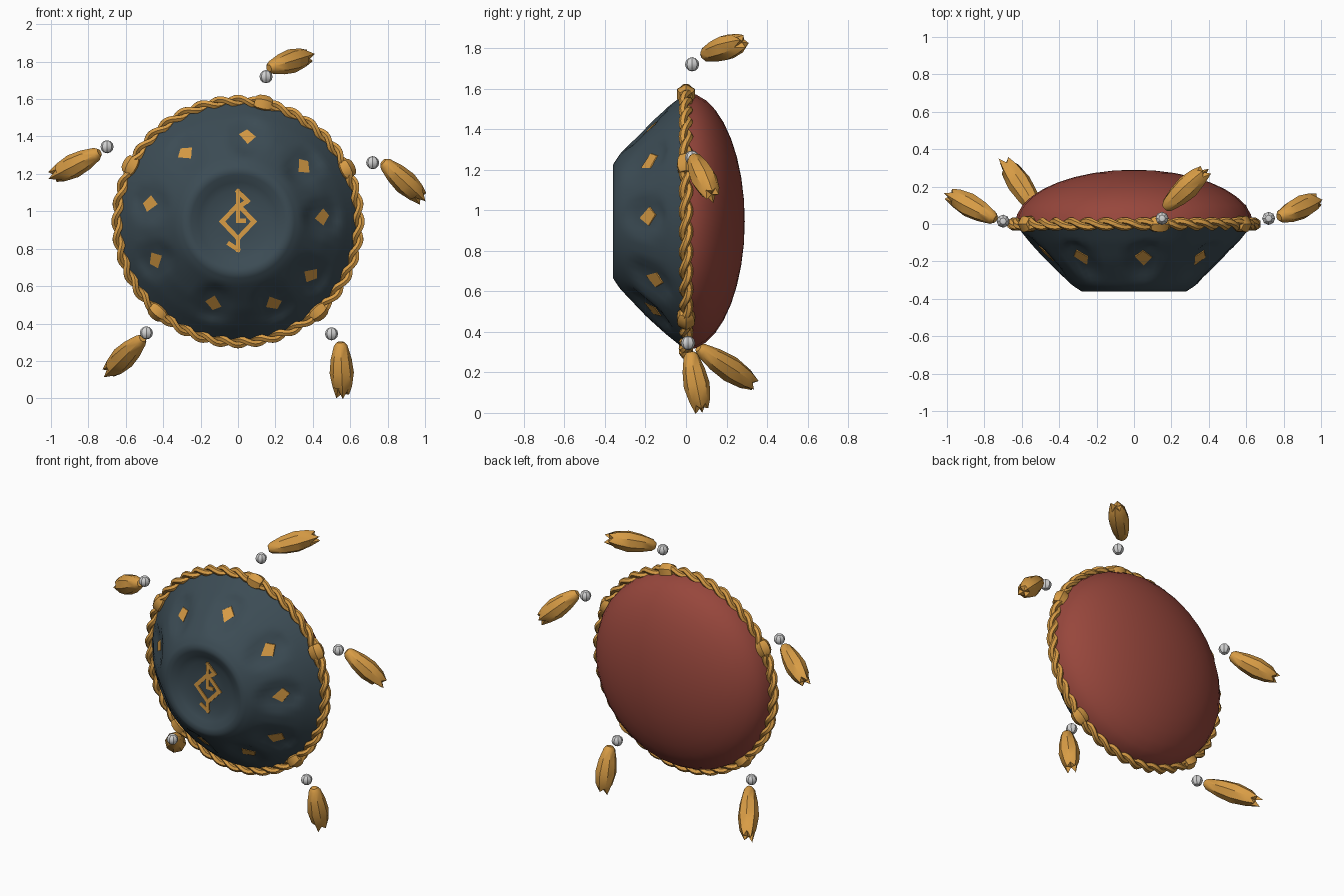
import bpy, bmesh, math
from mathutils import Vector

cube = bpy.data.objects.get("Cube")
if cube:
    bpy.data.objects.remove(cube, do_unlink=True)

CZ = 0.945   # height of the drum centre
RIM = 0.635  # shell radius


def material(name, rgb, rough=0.7):
    m = bpy.data.materials.new(name)
    m.use_nodes = True
    m.diffuse_color = (*rgb, 1)
    b = m.node_tree.nodes["Principled BSDF"]
    b.inputs["Base Color"].default_value = (*rgb, 1)
    b.inputs["Roughness"].default_value = rough
    return m


SLATE = material("slate blue", (0.045, 0.072, 0.09))
RED = material("brick red", (0.31, 0.062, 0.045))
GOLD = material("golden cord", (0.69, 0.335, 0.06))
WHITE = material("bead white", (0.66, 0.66, 0.66))


def finish(bm, name, mat, angle=40):
    bmesh.ops.recalc_face_normals(bm, faces=bm.faces)
    me = bpy.data.meshes.new(name)
    bm.to_mesh(me)
    bm.free()
    ob = bpy.data.objects.new(name, me)
    bpy.context.collection.objects.link(ob)
    me.materials.append(mat)
    bpy.ops.object.select_all(action="DESELECT")
    ob.select_set(True)
    bpy.context.view_layer.objects.active = ob
    bpy.ops.object.shade_smooth_by_angle(angle=math.radians(angle))
    return ob


def skin(bm, rings, caps=(True, True), loop=False):
    """Join rings of points with quads, optionally capped or closed."""
    vs = [[bm.verts.new(p) for p in ring] for ring in rings]
    n = len(vs[0])
    pairs = list(zip(vs, vs[1:])) + ([(vs[-1], vs[0])] if loop else [])
    for a, b in pairs:
        for i in range(n):
            j = (i + 1) % n
            bm.faces.new((a[i], a[j], b[j], b[i]))
    for ring, cap in ((vs[0], caps[0]), (vs[-1], caps[1])):
        if cap and not loop:
            c = bm.verts.new(sum((v.co for v in ring), Vector()) / n)
            for i in range(n):
                bm.faces.new((ring[i], ring[(i + 1) % n], c))


def polar(r, a, y):
    return Vector((r * math.cos(a), y, CZ + r * math.sin(a)))


def smooth(t):
    t = min(max(t, 0), 1)
    return t * t * (3 - 2 * t)


# Playing side: dished crown, sloping wall, nine tone dents
PROFILE = [(0, -.315), (.17, -.315), (.25, -.352), (.28, -.36), (.33, -.328),
           (.47, -.195), (.56, -.095), (RIM, 0)]
TONES = [(.05, 1.40), (-.28, 1.31), (-.47, 1.04), (-.44, .74), (-.13, .51),
         (.19, .51), (.39, .66), (.45, .97), (.35, 1.24)]


def shell_y(x, z):
    r = math.hypot(x, z - CZ)
    y = 0
    for (r0, y0), (r1, y1) in zip(PROFILE, PROFILE[1:]):
        if r0 <= r <= r1:
            y = y0 + (y1 - y0) * (r - r0) / (r1 - r0)
    for tx, tz in TONES:
        out = Vector((tx, tz - CZ)).normalized()
        d = Vector((x - tx, z - tz))
        e = math.hypot(d.dot(out) / .12, d.dot(Vector((-out.y, out.x))) / .105)
        y += .028 * smooth((1 - e) / .5)
    return y


bm = bmesh.new()
radii = [RIM - .0005] + [RIM - .0175 * i for i in range(1, 20)] + [.28, .25, .21, .17, .08]
rings = []
for r in radii:
    pts = [polar(r, math.tau * i / 72, 0) for i in range(72)]
    rings.append([(p.x, shell_y(p.x, p.z), p.z) for p in pts])
skin(bm, rings, (False, True))
finish(bm, "front_shell", SLATE, 50)

# Rounded back shell
bm = bmesh.new()
rings = []
for k in range(9):
    t = math.pi / 2 * k / 9
    rings.append([polar(RIM * math.cos(t), math.tau * i / 32, .29 * math.sin(t))
                  for i in range(32)])
skin(bm, rings, (False, False))
tip = bm.verts.new((0, .29, CZ))
bm.verts.ensure_lookup_table()
last = bm.verts[-33:-1]
for i in range(32):
    bm.faces.new((last[i], last[(i + 1) % 32], tip))
finish(bm, "back_shell", RED, 50)


# Painted marks laid on the shell as thin plates
def plate(bm, outline):
    rings = [[(x, shell_y(x, z) + off, z) for x, z in outline] for off in (.002, -.006)]
    skin(bm, rings)


bm = bmesh.new()
for tx, tz in TONES:
    a = math.atan2(tz - CZ, tx)
    plate(bm, [(tx + s * math.cos(a + b), tz + s * math.sin(a + b))
               for b, s in ((.15, .038), (1.4, .046), (3.3, .04), (4.8, .046))])
finish(bm, "tone_marks", GOLD, 30)


def stroke(bm, a, b, w=.024):
    a, b = Vector(a), Vector(b)
    d = (b - a).normalized() * w / 2
    s = Vector((-d.y, d.x))
    plate(bm, [a - d + s, a - d - s, b + d - s, b + d + s])


# Diamond ornament with barbed stems
bm = bmesh.new()
corners = [(0, .855), (.085, .945), (0, 1.035), (-.085, .945)]
for i in range(4):
    stroke(bm, corners[i], corners[(i + 1) % 4])
for a, b in (((0, .95), (0, 1.105)), ((0, .855), (0, .795)), ((0, 1.105), (.05, 1.055)),
             ((.05, 1.055), (0, 1.02)), ((0, .795), (-.045, .825)),
             ((0, .95), (.03, .95))):
    stroke(bm, a, b)
finish(bm, "diamond_ornament", GOLD, 30)

# Twisted two-strand rope around the rim
bm = bmesh.new()
STEPS, TURNS = 240, 20
for strand in range(2):
    path = []
    for i in range(STEPS):
        a = math.tau * i / STEPS
        t = a * TURNS + math.pi * strand
        path.append(polar(.644 + .017 * math.cos(t), a, .017 * math.sin(t)))
    rings = []
    for i, p in enumerate(path):
        d = (path[(i + 1) % STEPS] - path[i - 1]).normalized()
        u = (Vector((0, 1, 0)) - d * d.y).normalized()
        v = d.cross(u)
        rings.append([p + .019 * (u * math.cos(math.tau * k / 6) + v * math.sin(math.tau * k / 6))
                      for k in range(6)])
    skin(bm, rings, loop=True)
finish(bm, "rim_rope", GOLD, 50)


def lathe(bm, start, end, profile, sides, jag=0):
    """Turned shape between two points; jag makes the last ring ragged."""
    start, end = Vector(start), Vector(end)
    axis = end - start
    d = axis.normalized()
    u = d.cross(Vector((0, 1, 0))).normalized()
    v = d.cross(u)
    rings = []
    for n, (t, r) in enumerate(profile):
        ring = []
        for i in range(sides):
            a = math.tau * i / sides
            tt = t - (jag * (i % 2 + .4 * (i % 3 == 0)) if n == len(profile) - 1 else 0)
            ring.append(start + axis * tt + r * (u * math.cos(a) + v * math.sin(a)))
        rings.append(ring)
    skin(bm, rings)


# Rope wraps, beads and tassels: wrap (x, z), bead, tassel start, tassel end
HANGERS = [
    ("top", (.14, 1.60), (.15, .03, 1.72), (.165, .085, 1.765), (.39, .295, 1.835)),
    ("left_upper", (.60, 1.235), (.72, .03, 1.26), (.775, .035, 1.265), (.995, .135, 1.06)),
    ("left_lower", (.45, .44), (.50, .01, .345), (.548, .02, .30), (.56, .08, .002)),
    ("right_lower", (-.45, .44), (-.49, .01, .35), (-.51, .06, .32), (-.70, .35, .13)),
    ("right_upper", (-.60, 1.26), (-.70, .015, 1.345), (-.74, .025, 1.315), (-1.0, .165, 1.18)),
]
WRAP = [(0, .034), (.2, .046), (.5, .05), (.8, .046), (1, .034)]
TASSEL = [(0, .02), (.06, .036), (.3, .056), (.55, .065), (.8, .052), (1, .034)]
for name, (wx, wz), bead, start, end in HANGERS:
    a = math.atan2(wz - CZ, wx)
    mid = polar(.642, a, 0)
    side = Vector((-math.sin(a), 0, math.cos(a))) * .047
    bm = bmesh.new()
    lathe(bm, mid - side, mid + side, WRAP, 6)
    finish(bm, name + "_rope_wrap", GOLD, 35)

    bm = bmesh.new()
    bmesh.ops.create_uvsphere(bm, u_segments=8, v_segments=6, radius=.035)
    bmesh.ops.translate(bm, verts=bm.verts, vec=bead)
    finish(bm, name + "_bead", WHITE, 30)

    bm = bmesh.new()
    lathe(bm, start, end, TASSEL, 8, jag=.13)
    finish(bm, name + "_tassel", GOLD, 40)
